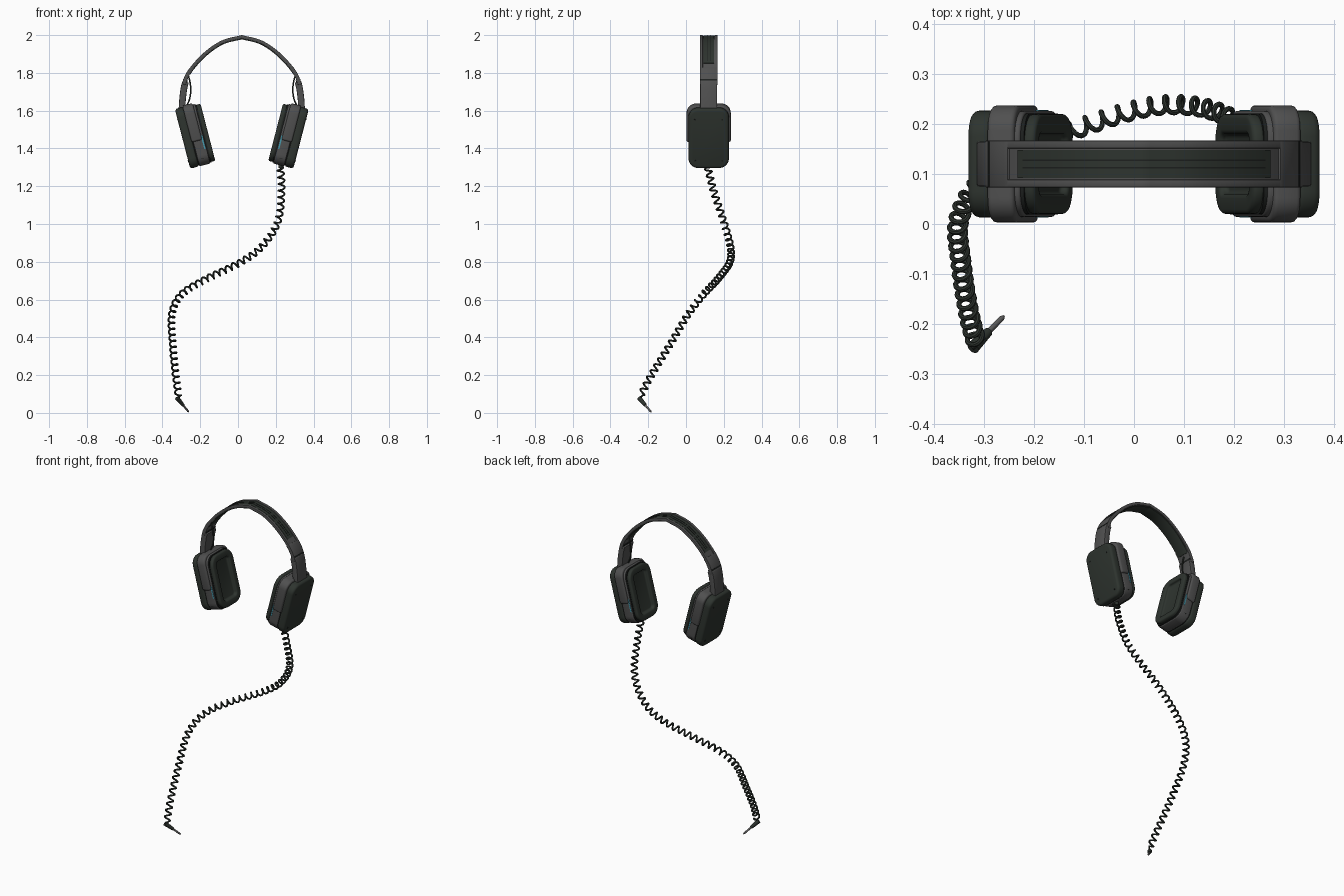
import bpy, bmesh, math
from mathutils import Vector, Matrix

if "Cube" in bpy.data.objects:
    bpy.data.objects.remove(bpy.data.objects["Cube"])

CX, CY = 0.02, 0.12            # headset centre
TILT = Matrix.Translation((0.247, 0, 1.468)) @ Matrix.Rotation(math.radians(14.5), 4, 'Y')


def material(name, rgb):
    m = bpy.data.materials.new(name)
    m.diffuse_color = (*rgb, 1)
    m.use_nodes = True
    m.node_tree.nodes["Principled BSDF"].inputs["Base Color"].default_value = m.diffuse_color
    return m


DARK = material("dark green grey", (0.027, 0.034, 0.028))
GREY = material("mid grey", (0.08, 0.08, 0.08))
BLACK = material("near black", (0.012, 0.014, 0.013))
TEAL = material("teal light", (0.06, 0.32, 0.42))
METAL = material("plug metal", (0.11, 0.11, 0.11))


def finish(name, bm, mat, bevel=0, mirror=False, loc=(CX, CY, 0), segs=3):
    bmesh.ops.recalc_face_normals(bm, faces=bm.faces)
    me = bpy.data.meshes.new(name)
    bm.to_mesh(me)
    bm.free()
    me.materials.append(mat)
    ob = bpy.data.objects.new(name, me)
    ob.location = loc
    bpy.context.collection.objects.link(ob)
    if bevel:
        b = ob.modifiers.new("bevel", 'BEVEL')
        b.width, b.segments, b.limit_method = bevel, segs, 'ANGLE'
        b.angle_limit = math.radians(35)
    if mirror:
        ob.modifiers.new("mirror", 'MIRROR')
    return ob


def rounded(hy, z0, z1, r, rb=None):
    """Rounded rectangle in the cup plane, rb = lower corner radius."""
    rb = r if rb is None else rb
    pts = []
    for k, (sy, z, rad) in enumerate([(1, z1, r), (-1, z1, r), (-1, z0, rb), (1, z0, rb)]):
        c = Vector((sy * (hy - rad), z - rad if z == z1 else z + rad))
        n = 8 if rad > 0.001 else 0
        for i in range(n + 1):
            a = math.pi / 2 * (k + (i / n if n else 0))
            pts.append((c.x + rad * math.cos(a), c.y + rad * math.sin(a)))
    return pts


def slab(name, pts, n0, n1, mat, bevel, recess=None, segs=3):
    """Extrude a cup outline from n0 (ear side) to n1 (outer side)."""
    bm = bmesh.new()
    a = [bm.verts.new((n0, y, z)) for y, z in pts]
    b = [bm.verts.new((n1, y, z)) for y, z in pts]
    inner = bm.faces.new(a)
    bm.faces.new(b[::-1])
    for i in range(len(pts)):
        j = (i + 1) % len(pts)
        bm.faces.new((a[i], a[j], b[j], b[i]))
    bmesh.ops.recalc_face_normals(bm, faces=bm.faces)
    if recess:
        bmesh.ops.inset_region(bm, faces=[inner], thickness=recess[0])
        ext = bmesh.ops.extrude_face_region(bm, geom=[inner])
        vs = [v for v in ext['geom'] if isinstance(v, bmesh.types.BMVert)]
        bmesh.ops.translate(bm, verts=vs, vec=(recess[1], 0, 0))
        if inner.is_valid:
            bm.faces.remove(inner)
    bm.transform(TILT)
    return finish(name, bm, mat, bevel, True, segs=segs)


def block(name, centre, size, mat, bevel=0.0):
    bm = bmesh.new()
    bmesh.ops.create_cube(bm, size=1)
    bm.transform(TILT @ Matrix.Translation(centre) @ Matrix.Diagonal((*size, 1)))
    return finish(name, bm, mat, bevel, True)


# Ear cups
slab("outer_shell", rounded(0.107, -0.163, 0.163, 0.052), 0.02, 0.069, DARK, 0.014)
slab("cup_body", rounded(0.106, -0.163, 0.163, 0.055), -0.041, 0.018, GREY, 0.006)
slab("cup_seam", rounded(0.101, -0.158, 0.158, 0.05), -0.048, 0.03, BLACK, 0)
slab("ear_pad", rounded(0.1, -0.156, 0.156, 0.06), -0.07, -0.044, DARK, 0.01, (0.04, 0.018))
slab("yoke", rounded(0.117, -0.03, 0.17, 0.05, 0), -0.03, 0.026, GREY, 0.009)
for s in (1, -1):
    block("light_strip", (-0.033, s * 0.1055, -0.045), (0.008, 0.004, 0.075), TEAL)
    block("side_port", (-0.008, s * 0.1, -0.122), (0.016, 0.006, 0.012), BLACK)
    for z in (0.105, -0.12):
        bm = bmesh.new()
        bmesh.ops.create_cone(bm, cap_ends=True, segments=12, radius1=0.005, radius2=0.005, depth=0.003)
        bm.transform(TILT @ Matrix.Translation((0.069, s * 0.072, z)) @ Matrix.Rotation(math.pi / 2, 4, 'Y'))
        finish("shell_screw", bm, BLACK, 0, True)


def smooth_path(pts, n):
    """Catmull-Rom path through the points."""
    p = [Vector(q) for q in pts]
    p = [2 * p[0] - p[1]] + p + [2 * p[-1] - p[-2]]
    out = []
    for i in range(1, len(p) - 2):
        a, b, c, d = p[i - 1:i + 3]
        for k in range(n):
            t = k / n
            out.append(0.5 * (2 * b + (c - a) * t + (2 * a - 5 * b + 4 * c - d) * t * t
                              + (3 * b - a - 3 * c + d) * t ** 3))
    return out + [p[-2]]


# Headband outline, right foot to left foot
half = smooth_path([(0.333, 0, 1.6), (0.327, 0, 1.68), (0.314, 0, 1.75), (0.28, 0, 1.82),
                    (0.2, 0, 1.908), (0.105, 0, 1.972), (0, 0, 2.0)], 8)
ARC = half + [Vector((-v.x, 0, v.z)) for v in half[-2::-1]]
LAST = len(ARC) - 1


def strip(name, i0, i1, d0, d1, y0, y1, mat, bevel=0, mirror=False):
    """Sweep a rectangle along the headband; d is depth below the outline."""
    bm = bmesh.new()
    prev = None
    for i in range(i0, i1 + 1):
        t = (ARC[min(i + 1, LAST)] - ARC[max(i - 1, 0)]).normalized()
        n = Vector((t.z, 0, -t.x))
        ring = [bm.verts.new(ARC[i] - n * d + Vector((0, y, 0)))
                for d, y in ((d0, y0), (d0, y1), (d1, y1), (d1, y0))]
        if prev:
            for k in range(4):
                m = (k + 1) % 4
                bm.faces.new((prev[k], prev[m], ring[m], ring[k]))
        else:
            bm.faces.new(ring)
        prev = ring
    bm.faces.new(prev[::-1])
    return finish(name, bm, mat, bevel, mirror, segs=2)


strip("band_core", 15, LAST - 15, 0.004, 0.015, -0.044, 0.044, GREY)
strip("band_panel", 27, LAST - 27, 0.002, 0.008, -0.028, 0.028, DARK)
strip("band_cushion", 22, LAST - 22, 0.014, 0.022, -0.041, 0.041, DARK, 0.003)
for s in (1, -1):
    y = sorted((s * 0.031, s * 0.047))
    strip("band_rail", 15, LAST - 15, 0, 0.017, *y, GREY, 0.002)
    y = sorted((s * 0.006, s * 0.009))
    strip("panel_ridge", 28, LAST - 28, 0.0005, 0.004, *y, BLACK)
strip("band_end", 15, 25, -0.0005, 0.02, -0.047, 0.047, GREY, 0.002, True)
strip("slider", 0, 17, -0.002, 0.033, -0.045, 0.045, GREY, 0.004, True)
strip("slider_seam", 17, 18, -0.0015, 0.024, -0.045, 0.045, BLACK, 0, True)


def tube(name, pts, radius, mat, loc=(0, 0, 0), mirror=False):
    cu = bpy.data.curves.new(name, 'CURVE')
    cu.dimensions, cu.bevel_depth, cu.bevel_resolution = '3D', radius, 2
    cu.use_fill_caps = True
    sp = cu.splines.new('POLY')
    sp.points.add(len(pts) - 1)
    for q, v in zip(sp.points, pts):
        q.co = (*v, 1)
    cu.materials.append(mat)
    ob = bpy.data.objects.new(name, cu)
    ob.location = loc
    bpy.context.collection.objects.link(ob)
    return ob


# Small wires between headband and cups
for s in (1, -1):
    wire = [(s * x, 0, z) for x, z in ((0.288, 1.8), (0.276, 1.76), (0.27, 1.71), (0.277, 1.66), (0.295, 1.62))]
    tube("cup_wire", smooth_path(wire, 6), 0.004, DARK, (CX, CY, 0))

# Coiled cable
path = smooth_path([(0.224, 0.115, 1.3), (0.23, 0.145, 1.18), (0.21, 0.2, 1.01), (0.125, 0.235, 0.88),
                    (0.01, 0.23, 0.795), (-0.175, 0.165, 0.705), (-0.3, 0.09, 0.625),
                    (-0.35, 0.01, 0.52), (-0.345, -0.085, 0.36), (-0.33, -0.18, 0.205),
                    (-0.315, -0.238, 0.095)], 80)
coil, angle, side = [], 0.0, Vector((1, 0, 0))
for i in range(len(path) - 1):
    step = path[i + 1] - path[i]
    t = step.normalized()
    side = (side - t * side.dot(t)).normalized()
    angle += step.length / 0.037 * 2 * math.pi
    coil.append(path[i] + 0.0165 * (side * math.cos(angle) + t.cross(side) * math.sin(angle)))
plug_a, plug_b = Vector((-0.322, -0.247, 0.078)), Vector((-0.26, -0.184, 0.004))
tube("coiled_cable", [path[0] + Vector((0, 0, 0.02))] + coil + [plug_a], 0.0052, DARK)


def rod(name, a, b, r1, r2, mat):
    bm = bmesh.new()
    d = b - a
    bmesh.ops.create_cone(bm, cap_ends=True, segments=16, radius1=r1, radius2=r2, depth=d.length)
    bm.transform(Matrix.Translation((a + b) / 2) @ d.to_track_quat('Z', 'Y').to_matrix().to_4x4())
    return finish(name, bm, mat, loc=(0, 0, 0))


# Cable entry and plug
rod("cable_entry", Vector((0.23, 0.12, 1.325)), Vector((0.224, 0.118, 1.295)), 0.014, 0.01, DARK)
mid = plug_a.lerp(plug_b, 0.5)
rod("plug_sleeve", plug_a, mid, 0.013, 0.009, DARK)
rod("plug_pin", mid, plug_a.lerp(plug_b, 0.93), 0.0055, 0.0055, METAL)
rod("plug_tip", plug_a.lerp(plug_b, 0.93), plug_b, 0.0055, 0.002, METAL)

# Apply everything and smooth rounded surfaces
bpy.ops.object.select_all(action='SELECT')
bpy.context.view_layer.objects.active = bpy.context.scene.objects[0]
bpy.ops.object.convert(target='MESH')
bpy.ops.object.shade_smooth_by_angle(angle=math.radians(35))
